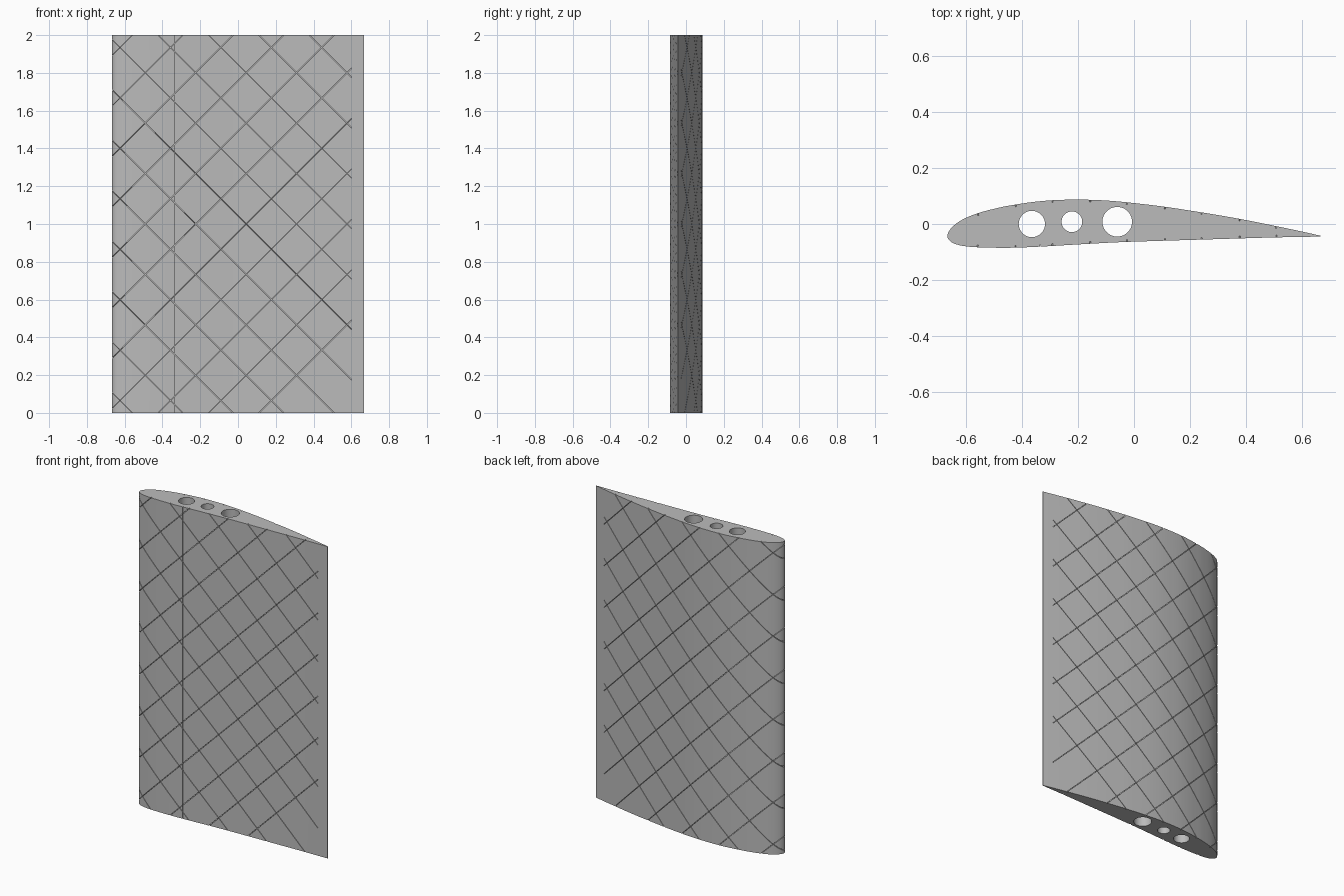
import bpy
import bmesh
import math
from mathutils import Vector

default_cube = bpy.data.objects.get("Cube")
if default_cube:
    bpy.data.objects.remove(default_cube, do_unlink=True)

SPAN = 2.0
SLIT = 0.0015      # half width of a slit
DEPTH = 0.008      # how far a slit sinks into the skin
PITCH = 0.267      # spacing of the diagonal slits
START = 0.69       # offset of the diagonal slits
SLIT_END = 0.6     # slits stop short of the trailing edge
SEAM_X = -0.335    # vertical slit on the front skin
RISING, FALLING = range(-3, 8), range(-4, 8)

# Section outline, from the trailing edge over the back, round the nose, along the front
OUTLINE = [
    (.667, -.042), (.6, -.027), (.5, -.006), (.4, .014), (.3, .032), (.2, .048),
    (.1, .063), (-.02, .077), (-.1, .084), (-.18, .087), (-.27, .086), (-.35, .08),
    (-.42, .07), (-.48, .059), (-.56, .038), (-.62, .012), (-.655, -.017),
    (-.667, -.042), (-.66, -.058), (-.64, -.071), (-.6, -.08), (-.54, -.084),
    (-.45, -.085), (-.38, -.083), (-.3, -.079), (-.2, -.073), (-.05, -.065),
    (.1, -.06), (.3, -.054), (.5, -.048), (.667, -.045),
]
# Spar tubes: x, y, radius
TUBES = [(-.365, 0, .047), (-.222, .008, .037), (-.06, .008, .053)]


def smooth_path(points, steps=4):
    """Spline through all points, with open ends."""
    pts = [Vector(p) for p in points]
    pts = [pts[0]] + pts + [pts[-1]]
    path = []
    for a, b, c, d in zip(pts, pts[1:], pts[2:], pts[3:]):
        for i in range(steps):
            t = i / steps
            path.append(b + (c - a) * t / 2
                        + (a * 2 - b * 5 + c * 4 - d) * t * t / 2
                        + (b * 3 - a - c * 3 + d) * t ** 3 / 2)
    return path + [pts[-1]]


def circle(x, y, r, sides=48):
    turn = math.tau / sides
    return [(x + r * math.cos(i * turn), y + r * math.sin(i * turn))
            for i in range(sides)]


def open_wall(bm, loop):
    """Upright wall along a closed loop, from bottom to top."""
    low = [bm.verts.new((x, y, 0)) for x, y in loop]
    high = [bm.verts.new((x, y, SPAN)) for x, y in loop]
    for i in range(len(loop)):
        bm.faces.new((low[i - 1], low[i], high[i], high[i - 1]))


def split(bm, point, normal):
    bmesh.ops.bisect_plane(bm, geom=bm.verts[:] + bm.edges[:] + bm.faces[:],
                           dist=1e-6, plane_co=point, plane_no=normal)


def on_diagonal(x, z, family):
    """True if the point lies on a slit of the family."""
    k = round((z - x - START) / PITCH)
    return k in family and abs(z - x - START - PITCH * k) < SLIT * math.sqrt(2)


def in_slit(face):
    x, y, z = face.calc_center_median()
    if abs(x - SEAM_X) < SLIT and y < 0:
        return True
    return x < SLIT_END and (on_diagonal(x, z, RISING)
                             or on_diagonal(x, SPAN - z, FALLING))


def at_level(element, z):
    return all(abs(v.co.z - z) < 1e-5 for v in element.verts)


# Skin, divided along both sides of every slit
bm = bmesh.new()
open_wall(bm, [tuple(p) for p in smooth_path(OUTLINE)])
split(bm, (SLIT_END, 0, 0), (1, 0, 0))
for side in (-1, 1):
    split(bm, (SEAM_X + side * SLIT, 0, 0), (1, 0, 0))
    offset = START + side * SLIT * math.sqrt(2)
    for k in RISING:
        split(bm, (0, 0, offset + PITCH * k), (1, 0, -1))
    for k in FALLING:
        split(bm, (0, 0, SPAN - offset - PITCH * k), (1, 0, 1))

# Slits sunk into the skin
bm.normal_update()
strips = [f for f in bm.faces if in_slit(f)]
sunk = bmesh.ops.extrude_face_region(bm, geom=strips)["geom"]
floors = {f for f in sunk if isinstance(f, bmesh.types.BMFace)}
for f in floors:
    f.normal_update()
moves = []
for v in sunk:
    if isinstance(v, bmesh.types.BMVert):
        total = sum((f.normal for f in v.link_faces if f in floors), Vector())
        moves.append((v, total.normalized() * DEPTH))
for v, move in moves:
    v.co -= move
leftover = [f for f in strips if f.is_valid]
leftover += [f for f in bm.faces
             if f not in leftover and (at_level(f, 0) or at_level(f, SPAN))]
bmesh.ops.delete(bm, geom=leftover, context="FACES")

# Spar tubes running the full span
for x, y, r in TUBES:
    open_wall(bm, circle(x, y, r))

# End caps, open at the tubes
for z in (0, SPAN):
    rim = [e for e in bm.edges if e.is_boundary and at_level(e, z)]
    bmesh.ops.triangle_fill(bm, use_beauty=True, edges=rim, normal=(0, 0, 1))
bmesh.ops.recalc_face_normals(bm, faces=bm.faces[:])

mesh = bpy.data.meshes.new("wing_panel")
bm.to_mesh(mesh)
bm.free()
wing = bpy.data.objects.new("wing_panel", mesh)
bpy.context.scene.collection.objects.link(wing)

# Single grey material
grey = bpy.data.materials.new("plain_grey")
grey.use_nodes = True
colour = (.5, .5, .5, 1)
grey.diffuse_color = colour
grey.node_tree.nodes["Principled BSDF"].inputs["Base Color"].default_value = colour
mesh.materials.append(grey)

# Smooth skin with sharp rims
bpy.ops.object.select_all(action="DESELECT")
wing.select_set(True)
bpy.context.view_layer.objects.active = wing
bpy.ops.object.shade_smooth_by_angle(angle=math.radians(30))
